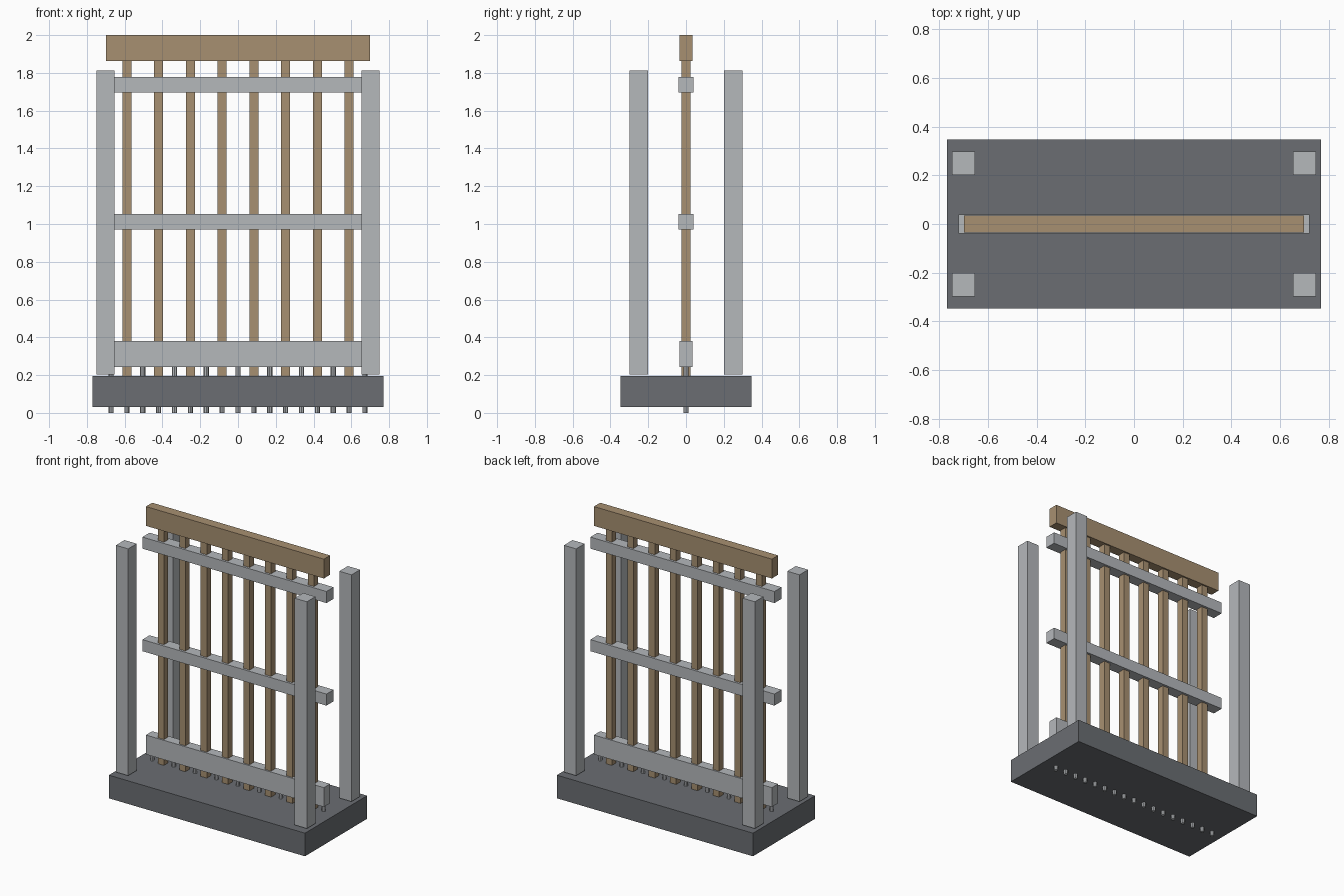
import bpy, bmesh
from mathutils import Matrix

if "Cube" in bpy.data.objects:
    bpy.data.objects.remove(bpy.data.objects["Cube"])


def material(name, rgb):
    m = bpy.data.materials.new(name)
    m.diffuse_color = (*rgb, 1)
    m.use_nodes = True
    m.node_tree.nodes["Principled BSDF"].inputs["Base Color"].default_value = m.diffuse_color
    return m


WOOD = material("wood", (0.39, 0.28, 0.165))
STONE = material("dark_stone", (0.145, 0.155, 0.17))
METAL = material("pale_grey", (0.46, 0.48, 0.50))


def finish(name, bm, mat):
    mesh = bpy.data.meshes.new(name)
    bm.to_mesh(mesh)
    bm.free()
    mesh.materials.append(mat)
    ob = bpy.data.objects.new(name, mesh)
    bpy.context.collection.objects.link(ob)


def box(name, x, y, z, mat):
    """Box from (min, max) ranges on each axis."""
    size = [b - a for a, b in (x, y, z)]
    mid = [(a + b) / 2 for a, b in (x, y, z)]
    bm = bmesh.new()
    bmesh.ops.create_cube(bm, size=1, matrix=Matrix.Translation(mid) @ Matrix.Diagonal((*size, 1)))
    finish(name, bm, mat)


def peg(name, x, z0, z1, r, mat):
    bm = bmesh.new()
    bmesh.ops.create_cone(bm, cap_ends=True, segments=8, radius1=r, radius2=r, depth=z1 - z0,
                          matrix=Matrix.Translation((x, 0, (z0 + z1) / 2)))
    finish(name, bm, mat)


def span(c, half):
    return (c - half, c + half)


# Base slab
box("base", span(0, 0.769), span(0, 0.348), (0.032, 0.196), STONE)

# Four corner guide posts
for sx, side in ((-1, "left"), (1, "right")):
    for sy, end in ((-1, "front"), (1, "back")):
        box(f"{end}_{side}_post", span(sx * 0.701, 0.048), span(sy * 0.25, 0.048),
            (0.204, 1.812), METAL)

# Wooden head beam and the cross rails
box("head_beam", span(0, 0.698), span(0, 0.035), (1.863, 2.0), WOOD)
box("top_rail", span(0, 0.722), span(0, 0.04), (1.697, 1.779), METAL)
box("middle_rail", span(0, 0.722), span(0, 0.04), (0.97, 1.052), METAL)
box("bottom_rail", span(0, 0.698), span(0, 0.035), (0.243, 0.38), METAL)

# Upright wooden bars
for i in range(8):
    box(f"upright_bar_{i + 1}", span((i - 3.5) * 0.168, 0.024), span(0, 0.024),
        (0.17, 1.88), WOOD)

# Row of pegs through the base
for i in range(17):
    peg(f"peg_{i + 1}", (i - 8) * 0.084, 0.0, 0.25, 0.0135, METAL)
